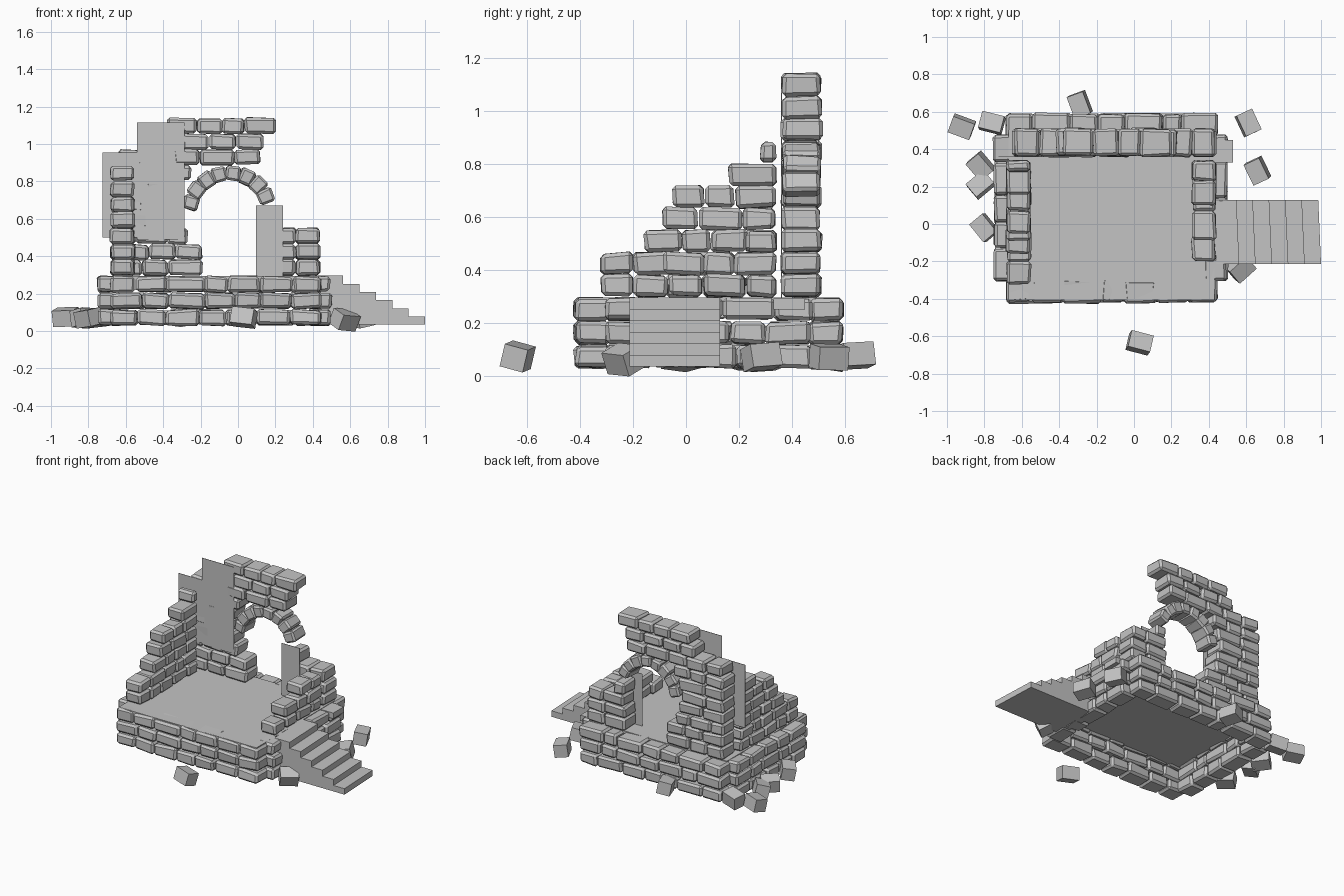
import bpy, bmesh, math, random
from mathutils import Matrix, Vector

random.seed(4)
if "Cube" in bpy.data.objects:
    bpy.data.objects.remove(bpy.data.objects["Cube"], do_unlink=True)

stone = bpy.data.materials.new("grey_stone")
stone.use_nodes = True
GREY = (0.55, 0.55, 0.55, 1)
stone.diffuse_color = GREY
stone.node_tree.nodes["Principled BSDF"].inputs["Base Color"].default_value = GREY

COURSE = 0.0842
WALL_Z = 0.297
BASE_Z = 0.03


def finish(bm, name):
    bmesh.ops.recalc_face_normals(bm, faces=bm.faces)
    mesh = bpy.data.meshes.new(name)
    bm.to_mesh(mesh)
    bm.free()
    mesh.materials.append(stone)
    obj = bpy.data.objects.new(name, mesh)
    bpy.context.collection.objects.link(obj)


def add_brick(bm, matrix, size, rough=0.006, chamfer=0.014):
    """One block: a jittered cube with chamfered edges."""
    part = bmesh.new()
    bmesh.ops.create_cube(part, size=1)
    for v in part.verts:
        v.co = Vector([c * s + random.uniform(-rough, rough) for c, s in zip(v.co, size)])
    if chamfer:
        bmesh.ops.bevel(part, geom=part.edges[:], offset=chamfer, segments=1,
                        profile=0.5, affect='EDGES')
    part.transform(matrix)
    temp = bpy.data.meshes.new("temp")
    part.to_mesh(temp)
    part.free()
    bm.from_mesh(temp)
    bpy.data.meshes.remove(temp)


def add_row(bm, axis, start, end, across, depth, z, length=0.15):
    """A course of blocks from start to end along axis 0 (x) or 1 (y)."""
    count = max(1, round((end - start) / length))
    cuts = [start + (end - start) * i / count for i in range(count + 1)]
    for i in range(1, count):
        cuts[i] += random.uniform(-0.2, 0.2) * (end - start) / count
    for a, b in zip(cuts, cuts[1:]):
        mid, long = (a + b) / 2, b - a - 0.003
        shift = across + random.uniform(-0.004, 0.004)
        place = (mid, shift) if axis == 0 else (shift, mid)
        size = (long, depth) if axis == 0 else (depth, long)
        tilt = Matrix.Rotation(random.uniform(-0.03, 0.03), 4, 'XYZ'[1 - axis])
        add_brick(bm, Matrix.Translation((*place, z + COURSE / 2)) @ tilt,
                  (*size, COURSE - 0.002))


def box(name, x0, x1, y0, y1, z0, z1):
    bm = bmesh.new()
    bmesh.ops.create_cube(bm, size=1)
    for v in bm.verts:
        v.co = Vector(((x0, x1)[v.co.x > 0], (y0, y1)[v.co.y > 0], (z0, z1)[v.co.z > 0]))
    finish(bm, name)


# Foundation: three courses on each side
sides = {"base_front": (0, -0.685, 0.447, -0.357), "base_back": (0, -0.685, 0.447, 0.527),
         "base_left": (1, -0.305, 0.475, 0.435), "base_right": (1, -0.305, 0.475, -0.685)}
for name, (axis, start, end, across) in sides.items():
    bm = bmesh.new()
    for course in range(3):
        add_row(bm, axis, start, end, across, 0.125, BASE_Z + course * 0.089, 0.155)
    finish(bm, name)

# Floor slab and the ledge at the back corner
box("floor", -0.67, 0.43, -0.405, 0.49, 0.22, 0.294)
box("floor_ledge", 0.43, 0.53, 0.33, 0.45, 0.25, 0.291)

# Ruined side walls, each course starting further back
walls = {"right_side_wall": (-0.617, [-0.32, -0.325, -0.16, -0.09, -0.05, 0.16, 0.28]),
         "left_side_wall": (0.375, [-0.2, -0.09, 0.1])}
for name, (across, starts) in walls.items():
    bm = bmesh.new()
    for course, start in enumerate(starts):
        add_row(bm, 1, start, 0.34, across, 0.125, WALL_Z + course * COURSE, 0.13)
    finish(bm, name)

# Back wall: spans of each course around the doorway
spans = [[(-0.65, -0.19), (0.14, 0.44)], [(-0.65, -0.19), (0.14, 0.44)],
         [(-0.65, -0.27), (0.15, 0.43)], [(-0.65, -0.29), (0.14, 0.23)],
         [(-0.65, -0.31)], [(-0.65, -0.29)], [(-0.65, -0.25)],
         [(-0.64, 0.12)], [(-0.42, 0.14)], [(-0.38, 0.2)]]
bm = bmesh.new()
for course, parts in enumerate(spans):
    for start, end in parts:
        add_row(bm, 0, start, end, 0.436, 0.145, WALL_Z + course * COURSE, 0.145)
finish(bm, "back_wall")

# Doorway arch of wedge stones
bm = bmesh.new()
STONES = 8
for i in range(STONES):
    angle = math.radians(165 - i * 140 / (STONES - 1))
    centre = Vector((-0.045 + 0.214 * math.cos(angle), 0.436, 0.63 + 0.214 * math.sin(angle)))
    turn = Matrix.Rotation(math.pi / 2 - angle, 4, 'Y')
    add_brick(bm, Matrix.Translation(centre) @ turn, (0.078, 0.14, 0.082), 0.005, 0.012)
finish(bm, "doorway_arch")

# Thin plaster panels on the inner face of the back wall
for name, x0, x1, z0, z1 in [("tall_panel", -0.54, -0.285, 0.49, 1.115),
                             ("corner_panel", -0.725, -0.54, 0.5, 0.955),
                             ("door_panel", 0.095, 0.24, 0.29, 0.67)]:
    box(name, x0, x1, 0.359, 0.362, z0, z1)

# Staircase: a stepped profile pushed through its width, slightly askew
profile = [(0.44, 0.035), (1.0, 0.035)]
STEPS = 6
for i in range(STEPS):
    z = 0.078 + i * 0.0435
    profile += [(1.0 - i * 0.0875, z), (1.0 - (i + 1) * 0.0875, z)]
profile.append((0.44, profile[-1][1]))
bm = bmesh.new()
face = bm.faces.new([bm.verts.new((x, -0.213, z)) for x, z in profile])
pushed = bmesh.ops.extrude_face_region(bm, geom=[face])["geom"]
bmesh.ops.translate(bm, vec=(-0.015, 0.342, 0),
                    verts=[g for g in pushed if isinstance(g, bmesh.types.BMVert)])
finish(bm, "staircase")

# Fallen blocks scattered around: x, y, z, heading and roll in degrees
rubble = [(-0.92, 0.52, 0.075, -20, 12), (-0.76, 0.54, 0.07, -15, -8),
          (-0.82, 0.31, 0.07, -50, 15), (-0.82, 0.21, 0.07, 40, -12),
          (-0.8, -0.02, 0.07, -50, 10), (-0.29, 0.64, 0.075, 110, -10),
          (0.61, 0.54, 0.07, 115, 8), (0.66, 0.285, 0.07, 115, -12),
          (0.03, -0.635, 0.072, -13, -15), (0.57, -0.235, 0.06, 40, 25)]
bm = bmesh.new()
for x, y, z, heading, roll in rubble:
    matrix = (Matrix.Translation((x, y, z)) @ Matrix.Rotation(math.radians(heading), 4, 'Z')
              @ Matrix.Rotation(math.radians(roll), 4, 'X')
              @ Matrix.Rotation(random.uniform(-0.12, 0.12), 4, 'Y'))
    add_brick(bm, matrix, (0.122, 0.092, 0.088), 0, 0)
finish(bm, "fallen_blocks")
